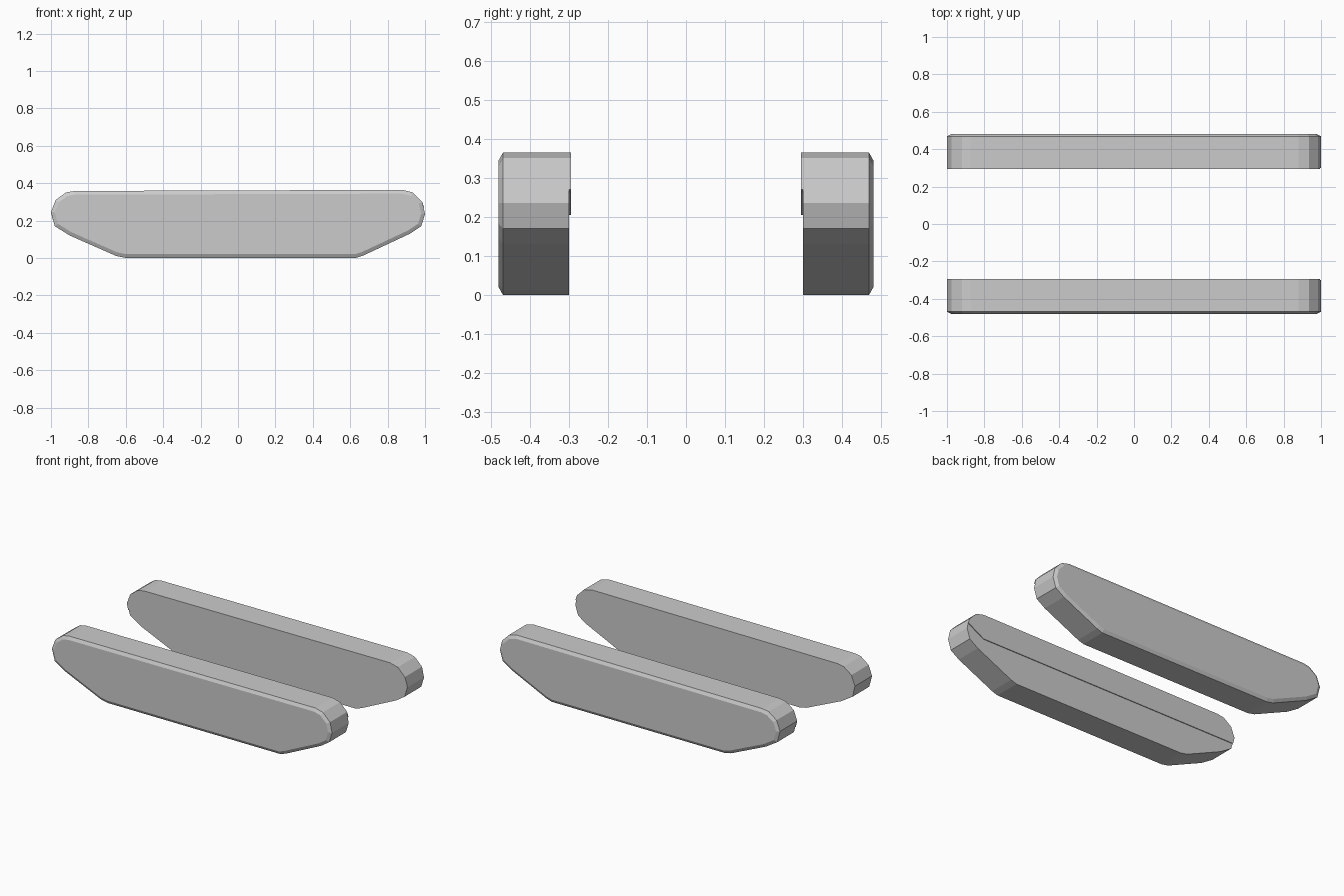
import bpy, bmesh

if "Cube" in bpy.data.objects:
    bpy.data.objects.remove(bpy.data.objects["Cube"])

# Side outline of a track pod (x, z)
OUTLINE = [(-1.0, .245), (-.98, .17), (-.90, .12), (-.65, .01), (-.60, 0), (.63, 0),
           (.67, .013), (.92, .13), (.98, .17), (1.0, .235), (.985, .30), (.935, .35),
           (.88, .364), (-.875, .358), (-.92, .35), (-.975, .31)]
# Raised upper panel on the inner side
PANEL = [(-.99, .205), (.88, .205), (.995, .27), (.985, .30), (.935, .35),
         (.88, .364), (-.875, .358), (-.92, .35), (-.975, .31), (-1.0, .245)]


def slab(name, outline, y0, y1, side, chamfer=0.0):
    """Extrude an outline from y0 out to y1, mirrored by side, optional outer chamfer."""
    bm = bmesh.new()
    face = bm.faces.new([bm.verts.new((x, side * y0, z)) for x, z in outline])
    ext = bmesh.ops.extrude_face_region(bm, geom=[face], use_keep_orig=True)["geom"]
    for v in (g for g in ext if isinstance(g, bmesh.types.BMVert)):
        v.co.y = side * y1
    bmesh.ops.recalc_face_normals(bm, faces=bm.faces[:])
    if chamfer:
        outer = max(bm.faces, key=lambda f: abs(f.calc_center_median().y))
        bmesh.ops.inset_region(bm, faces=[outer], thickness=0.02, depth=0,
                               use_even_offset=True)
        for v in outer.verts:
            v.co.y = side * (y1 + chamfer)
    mesh = bpy.data.meshes.new(name)
    bm.to_mesh(mesh)
    bm.free()
    bpy.context.collection.objects.link(bpy.data.objects.new(name, mesh))


# Front and back pods
for label, side in (("front", -1), ("back", 1)):
    slab(label + "_track_pod", OUTLINE, 0.299, 0.469, side, 0.011)
    slab(label + "_inner_panel", PANEL, 0.294, 0.299, side)
